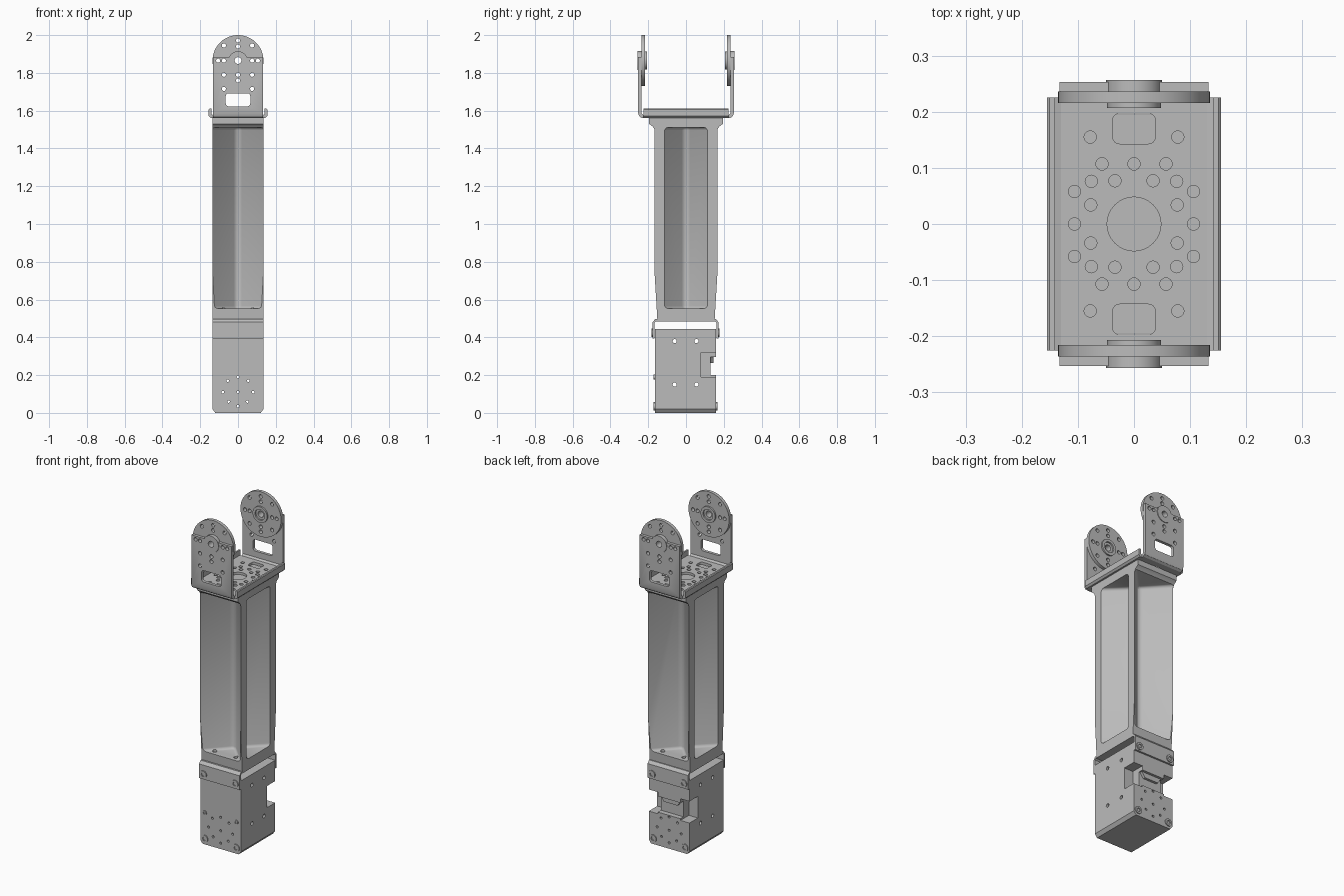
import bpy, bmesh
from math import sin, cos, pi, radians

if "Cube" in bpy.data.objects:
    bpy.data.objects.remove(bpy.data.objects["Cube"])

grey = bpy.data.materials.new("aluminium_grey")
grey.use_nodes = True
COLOUR = (0.5, 0.5, 0.5, 1)
grey.diffuse_color = COLOUR
grey.node_tree.nodes["Principled BSDF"].inputs["Base Color"].default_value = COLOUR


def prism(name, outlines, axis, lo, hi, bevel=0):
    """Extrude one or more outlines along an axis (x: y,z  y: x,z  z: x,y)."""
    place = {"x": lambda u, v, t: (t, u, v),
             "y": lambda u, v, t: (u, t, v),
             "z": lambda u, v, t: (u, v, t)}[axis]
    bm = bmesh.new()
    for pts in outlines:
        a = [bm.verts.new(place(u, v, lo)) for u, v in pts]
        b = [bm.verts.new(place(u, v, hi)) for u, v in pts]
        bm.faces.new(a)
        bm.faces.new(b)
        for i in range(len(a)):
            j = (i + 1) % len(a)
            bm.faces.new((a[i], a[j], b[j], b[i]))
    bmesh.ops.recalc_face_normals(bm, faces=bm.faces[:])
    if bevel:
        bmesh.ops.bevel(bm, geom=bm.edges[:], offset=bevel, segments=3,
                        profile=0.5, affect="EDGES")
    me = bpy.data.meshes.new(name)
    bm.to_mesh(me)
    bm.free()
    me.materials.append(grey)
    ob = bpy.data.objects.new(name, me)
    bpy.context.scene.collection.objects.link(ob)
    return ob


def circle(u, v, r, n=24):
    return [(u + r * cos(2 * pi * i / n), v + r * sin(2 * pi * i / n)) for i in range(n)]


def box(u0, u1, v0, v1, r=0):
    if not r:
        return [(u0, v0), (u1, v0), (u1, v1), (u0, v1)]
    centres = [(u1 - r, v1 - r), (u0 + r, v1 - r), (u0 + r, v0 + r), (u1 - r, v0 + r)]
    return [(cu + r * cos((q + k / 4) * pi / 2), cv + r * sin((q + k / 4) * pi / 2))
            for q, (cu, cv) in enumerate(centres) for k in range(5)]


def mirrored(points):
    return sorted({(s * u, t * v) for u, v in points for s in (-1, 1) for t in (-1, 1)})


def cut(ob, *cutters):
    for c in cutters:
        mod = ob.modifiers.new("cut", "BOOLEAN")
        mod.operation, mod.solver, mod.object = "DIFFERENCE", "EXACT", c
        bpy.context.view_layer.update()
        deps = bpy.context.evaluated_depsgraph_get()
        me = bpy.data.meshes.new_from_object(ob.evaluated_get(deps))
        ob.modifiers.clear()
        ob.data = me
        bpy.data.objects.remove(c)


# servo body with rear cable notch and mounting holes
servo = prism("servo_body", [[(-.12, 0), (.12, 0), (.135, .02), (.135, .445),
                              (-.135, .445), (-.135, .02)]], "y", -.165, .16)
pin_holes = [(s * x, z) for s in (-1, 1) for x, z in
             ((.055, .17), (.08, .11), (.05, .06))] + [(0, .19), (0, .11), (0, .035)]
cut(servo,
    prism("c", [box(.13, .3, .2, .295)], "x", -1, 1),
    prism("c", [box(-.3, -.075, .19, .32), box(.075, .3, .19, .32)], "y", .08, .3),
    prism("c", [circle(y, z, .011, 16) for y in (-.06, .055) for z in (.15, .38)], "x", -1, 1),
    prism("c", [circle(x, z, .007, 12) for x, z in pin_holes], "y", -1, 1))

# stepped cover edges above and below the notch
prism("notch_tab", [[(-.07, .3), (-.045, .265), (.045, .265), (.07, .3)]], "y", .125, .145)

# folded bracket holding the servo
top, out = .497, .177
prism("servo_bracket", [[(-out, .395), (-out, .48), (-.163, top), (.158, top), (.172, .48),
                         (.172, .395), (.161, .395), (.161, .478), (.152, .485),
                         (-.157, .485), (-.166, .478), (-.166, .395)]], "x", -.135, .135)


def screw(name, x, z, y, out_dir, r):
    ends = sorted((y - out_dir * .01, y + out_dir * .006))
    head = prism(name, [circle(x, z, r)], "y", *ends)
    ends = sorted((y, y + out_dir * .03))
    cut(head, prism("c", [circle(x, z, r * .55, 6)], "y", *ends))


# socket screws on both faces of the servo
for face, d, y_low, y_up in (("front", -1, -.165, -.177), ("rear", 1, .16, .172)):
    for x in (-.105, .105):
        screw(face + "_bracket_screw", x, .425, y_up, d, .022)
        screw(face + "_lower_screw", x, .035, y_low, d, .022)
        if d < 0:
            screw(face + "_middle_screw", x, .19, y_low, d, .013)

# long link: tapered block hollowed by four V-shaped pockets
half = [(.152, .495), (.155, .55), (.167, .75), (.167, 1.5), (.175, 1.515),
        (.195, 1.53), (.195, 1.563)]
link = prism("link_beam", [half + [(-y, z) for y, z in reversed(half)]], "x", -.135, .135)
for s in (-1, 1):
    front_v = [(-.21, s * .247), (-.012, s * .035), (.012, s * .035), (.21, s * .247)]
    side_v = [(s * .215, -.19), (s * .03, -.012), (s * .03, .012), (s * .215, .19)]
    cut(link,
        prism("c", [front_v], "z", .552, 1.512, .015),
        prism("c", [side_v], "z", .552, 1.512, .015),
        prism("c", [circle(x, s * .12, .012, 16) for x in (-.07, .07)], "z", .535, .65))

# top U-shaped bracket with two arms
arm_half = [(.253, 1.885), (.253, 1.585), (.247, 1.57), (.235, 1.562)]
inner_half = [(.225, 1.577), (.235, 1.587), (.235, 1.885)]
loop = (arm_half + [(-y, z) for y, z in reversed(arm_half)]
        + [(-y, z) for y, z in reversed(inner_half)] + inner_half)
bracket = prism("hinge_bracket", [loop], "x", -.133, .133)
plate_holes = mirrored([(.057, .107), (.106, .058), (.076, .076), (.034, .077),
                        (.077, .034), (.078, .155), (0, .107), (.106, 0)])
upper_holes = [(s * x, z) for s in (-1, 1) for x, z in
               ((.075, 1.945), (.105, 1.865), (.075, 1.865), (.075, 1.79), (.075, 1.715))]
upper_holes += [(0, z) for z in (1.76, 1.79, 1.94, 1.972)]


def arm_holes():
    return prism("c", [circle(x, z, .011, 16) for x, z in upper_holes]
                 + [circle(0, 1.865, .018)], "y", -.4, .4)


cut(bracket,
    prism("c", [circle(x, y, .011, 16) for x, y in plate_holes] + [circle(0, 0, .048, 32)]
        + [box(-.038, .038, s * .17 - .027, s * .17 + .027, .012) for s in (-1, 1)],
        "z", 1.5, 1.59),
    prism("c", [box(-.065, .065, 1.623, 1.692, .015)], "y", -.4, .4),
    arm_holes())

# upturned side lips of the bracket
lip = [(.13, 1.562), (.145, 1.562), (.155, 1.572), (.155, 1.607),
       (.151, 1.611), (.141, 1.611), (.141, 1.58), (.13, 1.577)]
for side, s in (("left", 1), ("right", -1)):
    prism(side + "_bracket_lip", [[(s * x, z) for x, z in lip]], "y", -.225, .225)

# round horns, hubs and outer bosses on the two arms
for face, s in (("front", -1), ("rear", 1)):
    def ring(name, r, near, far, hole):
        ob = prism(face + name, [circle(0, 1.865, r, 64)], "y", *sorted((s * near, s * far)))
        cut(ob, prism("c", [circle(0, 1.865, hole, 32)], "y", -.4, .4))
        return ob
    horn = ring("_horn_disc", .135, .216, .236, .018)
    cut(horn, arm_holes())
    ring("_horn_hub", .048, .207, .218, .032)
    ring("_arm_boss", .05, .236, .257, .018)

# smooth round walls, keep hard edges crisp
for ob in bpy.context.scene.collection.objects:
    if ob.type == "MESH" and grey.name in ob.data.materials:
        ob.data.shade_smooth()
        ob.data.set_sharp_from_angle(angle=radians(30))
